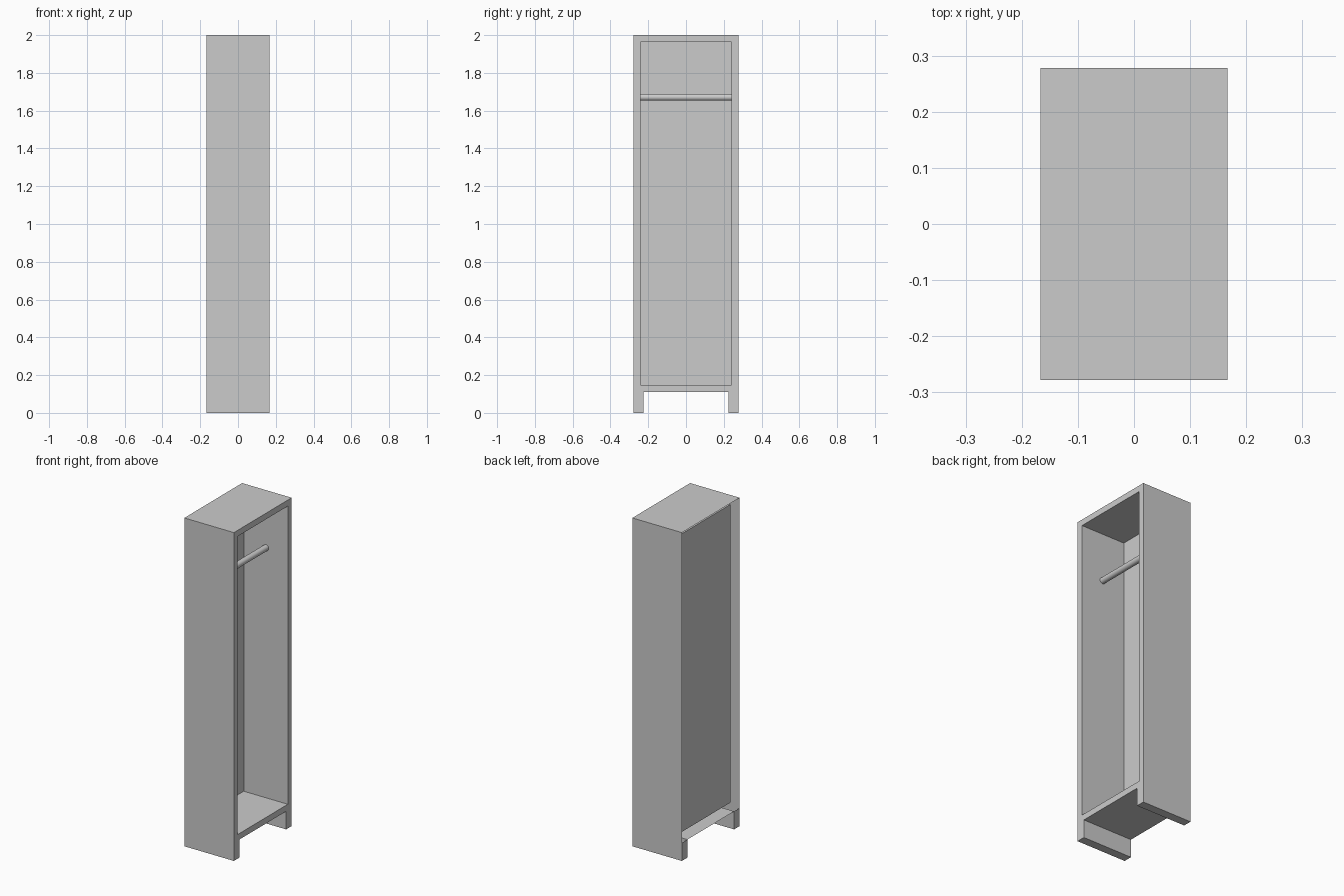
import bpy, bmesh, math
from mathutils import Matrix, Vector

if "Cube" in bpy.data.objects:
    bpy.data.objects.remove(bpy.data.objects["Cube"])

HX, HY, TOP = 0.167, 0.278, 2.0      # half depth, half width, height
LEG_H, LEG_Y, T = 0.11, 0.225, 0.037  # leg height, inner leg face, board thickness
BACK_X = -HX + T                      # inner back wall


def add_object(name, bm):
    mesh = bpy.data.meshes.new(name)
    bm.to_mesh(mesh)
    bm.free()
    obj = bpy.data.objects.new(name, mesh)
    bpy.context.collection.objects.link(obj)
    return obj


def face_towards(bm, direction):
    return max(bm.faces, key=lambda f: f.calc_center_median().dot(Vector(direction)))


def extrude(bm, face, offset):
    new = bmesh.ops.extrude_discrete_faces(bm, faces=[face])["faces"][0]
    bmesh.ops.translate(bm, verts=new.verts[:], vec=offset)


# Cabinet: outer shell, open at the back
bm = bmesh.new()
bmesh.ops.create_cube(bm, size=1)
bmesh.ops.scale(bm, vec=(2 * HX, 2 * HY, TOP - LEG_H), verts=bm.verts[:])
bmesh.ops.translate(bm, vec=(0, 0, (TOP + LEG_H) / 2), verts=bm.verts[:])
bm.normal_update()
back, front, bottom = [next(f for f in bm.faces if f.normal.dot(Vector(d)) > 0.9)
                       for d in ((-1, 0, 0), (1, 0, 0), (0, 0, -1))]
bmesh.ops.delete(bm, geom=[back], context='FACES_ONLY')

# Front frame and inner compartment
bmesh.ops.inset_individual(bm, faces=[front], thickness=T, use_even_offset=True)
extrude(bm, front, (BACK_X - HX, 0, 0))

# Legs: split the underside and pull its two ends down to the floor
for y in (-LEG_Y, LEG_Y):
    under = [f for f in bm.faces
             if all(abs(v.co.z - LEG_H) < 1e-5 for v in f.verts)]
    geom = set(under)
    for f in under:
        geom.update(f.edges)
        geom.update(f.verts)
    bmesh.ops.bisect_plane(bm, geom=list(geom), plane_co=(0, y, 0), plane_no=(0, 1, 0))
ends = [f for f in bm.faces
        if all(abs(v.co.z - LEG_H) < 1e-5 for v in f.verts)
        and abs(f.calc_center_median().y) > LEG_Y]
for f in ends:
    extrude(bm, f, (0, 0, -LEG_H))
add_object("wardrobe_cabinet", bm)

# Hanging rail between the inner side walls
bm = bmesh.new()
bmesh.ops.create_cone(bm, cap_ends=False, segments=32, radius1=0.0185, radius2=0.0185,
                      depth=2 * (HY - T),
                      matrix=Matrix.Translation((0.02, 0, 1.671))
                      @ Matrix.Rotation(math.pi / 2, 4, 'X'))
for f in bm.faces:
    f.smooth = True
add_object("hanging_rail", bm)
